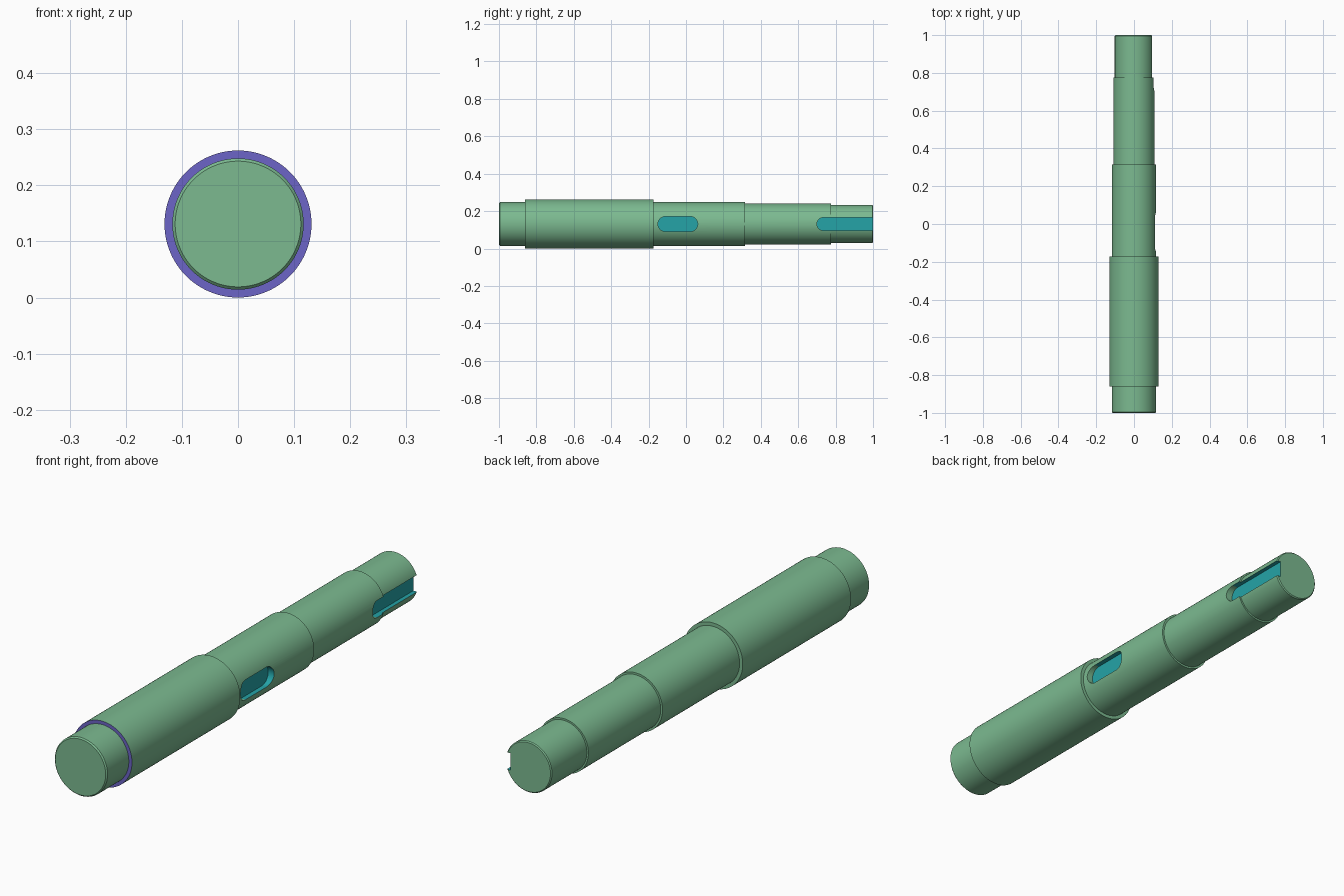
import bpy, bmesh, math

cube = bpy.data.objects.get("Cube")
if cube:
    bpy.data.objects.remove(cube, do_unlink=True)

AXIS_Z = 0.131
SEGMENTS = 96


def material(name, rgb):
    m = bpy.data.materials.new(name)
    m.diffuse_color = (*rgb, 1)
    m.use_nodes = True
    bsdf = next(n for n in m.node_tree.nodes if n.type == 'BSDF_PRINCIPLED')
    bsdf.inputs["Base Color"].default_value = (*rgb, 1)
    return m


MATERIALS = [material("shaft green", (0.20, 0.49, 0.28)),
             material("shoulder violet", (0.15, 0.13, 0.57)),
             material("keyway teal", (0.018, 0.37, 0.39))]
GREEN, VIOLET, TEAL = range(3)


def make_object(name, bm):
    bmesh.ops.recalc_face_normals(bm, faces=bm.faces)
    mesh = bpy.data.meshes.new(name)
    bm.to_mesh(mesh)
    bm.free()
    for m in MATERIALS:
        mesh.materials.append(m)
    obj = bpy.data.objects.new(name, mesh)
    bpy.context.collection.objects.link(obj)
    return obj


def lathe(name, profile):
    """Turn (y, radius) points around the shaft axis and cap both ends."""
    bm = bmesh.new()
    rings = []
    for y, r in profile:
        angles = [2 * math.pi * i / SEGMENTS for i in range(SEGMENTS)]
        rings.append([bm.verts.new((r * math.cos(a), y, AXIS_Z + r * math.sin(a)))
                      for a in angles])
    for k, (a, b) in enumerate(zip(rings, rings[1:])):
        # the step that widens toward the back is the violet shoulder
        shoulder = profile[k][0] == profile[k + 1][0]
        widening = profile[k + 1][1] > profile[k][1]
        for i in range(SEGMENTS):
            j = (i + 1) % SEGMENTS
            f = bm.faces.new((a[i], a[j], b[j], b[i]))
            f.material_index = VIOLET if shoulder and widening else GREEN
    bm.faces.new(rings[0])
    bm.faces.new(rings[-1])
    return make_object(name, bm)


def keyway_cutter(name, y0, y1, half, floor_x):
    """Round-ended slot, cut inward from the +x side."""
    outline = []
    for centre, start in ((y1 - half, -90), (y0 + half, 90)):
        for i in range(17):
            a = math.radians(start + 180 * i / 16)
            outline.append((centre + half * math.cos(a), AXIS_Z + half * math.sin(a)))
    bm = bmesh.new()
    base = bm.faces.new([bm.verts.new((floor_x, y, z)) for y, z in outline])
    bmesh.ops.recalc_face_normals(bm, faces=[base])
    top = bmesh.ops.extrude_face_region(bm, geom=[base])["geom"]
    bmesh.ops.translate(bm, vec=(0.2, 0, 0),
                        verts=[v for v in top if isinstance(v, bmesh.types.BMVert)])
    # the front rounded end keeps the shaft colour
    for f in bm.faces:
        front_end = f.calc_center_median().y < y0 + half - 0.0005
        f.material_index = GREEN if front_end else TEAL
    obj = make_object(name, bm)
    obj.hide_render = True
    return obj


# Stepped shaft with chamfered ends
shaft = lathe("stepped_shaft", [
    (-1.0, 0.112), (-0.995, 0.117), (-0.86, 0.117),
    (-0.86, 0.131), (-0.173, 0.131),
    (-0.173, 0.117), (0.316, 0.117),
    (0.316, 0.109), (0.775, 0.109),
    (0.775, 0.102), (0.996, 0.102), (1.0, 0.098)])

# Closed middle keyway and open rear keyway
cutters = [keyway_cutter("middle_keyway_cutter", -0.15, 0.063, 0.040, 0.090),
           keyway_cutter("rear_keyway_cutter", 0.70, 1.10, 0.034, 0.079)]
for c in cutters:
    mod = shaft.modifiers.new(c.name, 'BOOLEAN')
    mod.operation = 'DIFFERENCE'
    mod.solver = 'EXACT'
    mod.object = c

# Bake the cuts and drop the cutters
depsgraph = bpy.context.evaluated_depsgraph_get()
baked = bpy.data.meshes.new_from_object(shaft.evaluated_get(depsgraph))
shaft.modifiers.clear()
shaft.data = baked
for c in cutters:
    bpy.data.objects.remove(c, do_unlink=True)

bpy.ops.object.select_all(action='DESELECT')
shaft.select_set(True)
bpy.context.view_layer.objects.active = shaft
bpy.ops.object.shade_smooth_by_angle(angle=math.radians(30))
